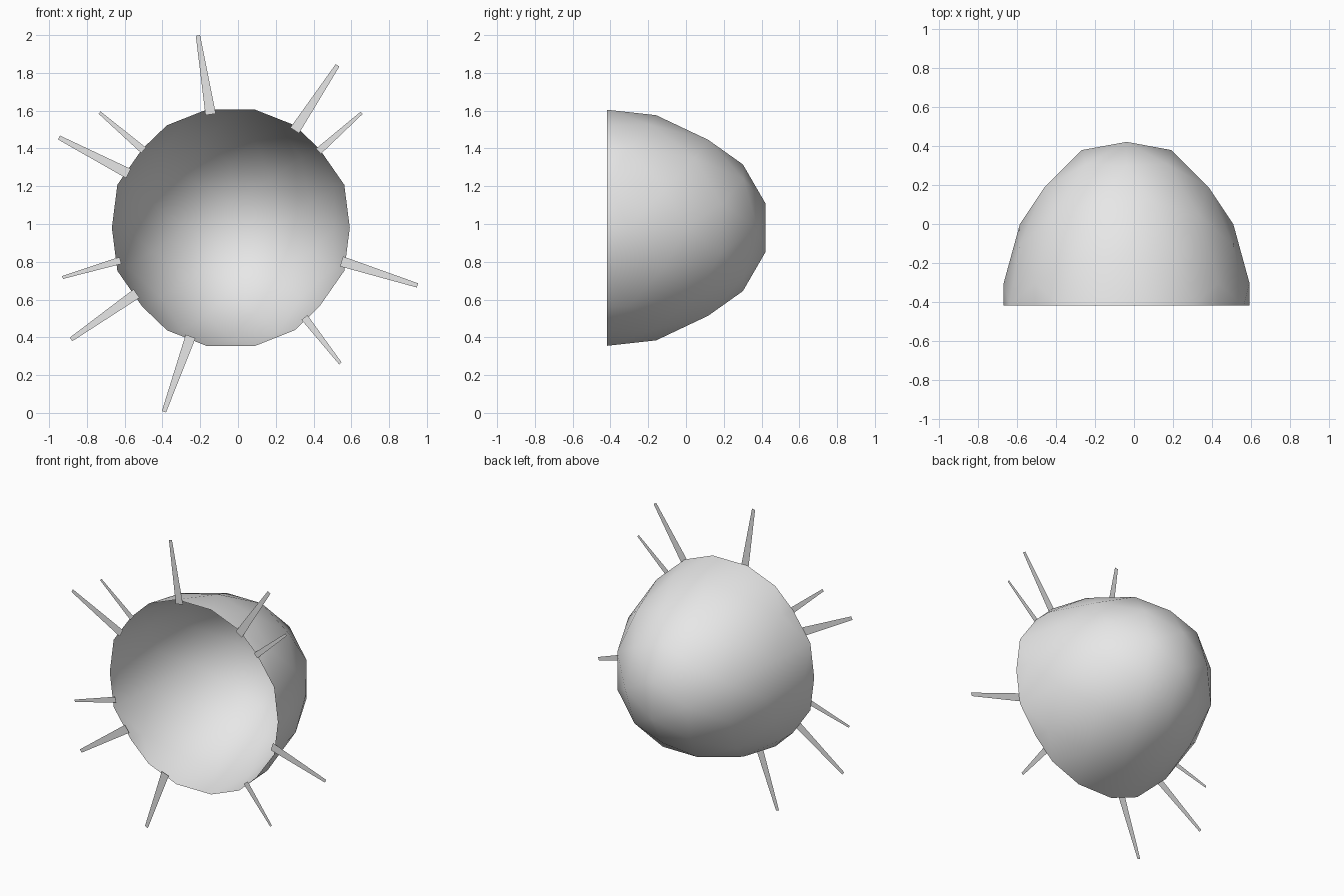
import bpy, bmesh, math
from mathutils import Vector

if "Cube" in bpy.data.objects:
    bpy.data.objects.remove(bpy.data.objects["Cube"])

CX, CZ, RIM_Y = -0.038, 0.98, -0.418

grey = bpy.data.materials.new("light_grey")
grey.diffuse_color = (0.8, 0.8, 0.8, 1)
grey.use_nodes = True
grey.node_tree.nodes["Principled BSDF"].inputs["Base Color"].default_value = grey.diffuse_color


def make_object(name, bm):
    mesh = bpy.data.meshes.new(name)
    bm.to_mesh(mesh)
    bm.free()
    mesh.materials.append(grey)
    ob = bpy.data.objects.new(name, mesh)
    bpy.context.collection.objects.link(ob)
    return ob


# Bowl shell: half of a geodesic sphere, each triangle split in three per side
phi = (1 + math.sqrt(5)) / 2
bm = bmesh.new()
for a in (-1, 1):
    for b in (-phi, phi):
        for co in ((0, b, a), (a, 0, b), (b, a, 0)):
            bm.verts.new(co)
bmesh.ops.convex_hull(bm, input=bm.verts[:])
bmesh.ops.subdivide_edges(bm, edges=bm.edges[:], cuts=2, use_grid_fill=True)
for v in bm.verts:
    v.co.normalize()
bmesh.ops.bisect_plane(bm, geom=bm.verts[:] + bm.edges[:] + bm.faces[:], dist=1e-5,
                       plane_co=(0, 0, 0), plane_no=(0, 1, 0), clear_inner=True)
bmesh.ops.recalc_face_normals(bm, faces=bm.faces[:])

# Stretch it backwards and flatten the rim
for v in bm.verts:
    n = v.co.y
    v.co = Vector((CX + 0.643 * v.co.x, max(RIM_Y, 0.93 * n - 0.49), CZ + 0.638 * v.co.z))
for f in bm.faces:
    f.smooth = True
if sum((f.normal.dot(f.calc_center_median() - Vector((CX, -0.3, CZ))) for f in bm.faces)) < 0:
    bmesh.ops.reverse_faces(bm, faces=bm.faces[:])
make_object("bowl_shell", bm)

# Flat tapered spikes around the rim: base x, base z, tip x, tip z, base width
spikes = [
    (-0.145, 1.58, -0.212, 1.998, 0.055),
    (0.30, 1.495, 0.527, 1.84, 0.055),
    (0.426, 1.385, 0.654, 1.588, 0.038),
    (-0.50, 1.39, -0.733, 1.59, 0.038),
    (-0.58, 1.267, -0.948, 1.458, 0.055),
    (-0.622, 0.807, -0.929, 0.717, 0.038),
    (-0.537, 0.632, -0.884, 0.389, 0.055),
    (-0.251, 0.405, -0.392, 0.006, 0.055),
    (0.352, 0.505, 0.542, 0.262, 0.04),
    (0.548, 0.802, 0.95, 0.675, 0.055),
]
for i, (bx, bz, tx, tz, w) in enumerate(spikes):
    base, tip = Vector((bx, RIM_Y - 0.002, bz)), Vector((tx, RIM_Y - 0.002, tz))
    d = (tip - base).normalized()
    side = Vector((d.z, 0, -d.x)) * w / 2
    bm = bmesh.new()
    bm.faces.new([bm.verts.new(p) for p in
                  (base - side, base + side, tip + side * 0.42, tip - side * 0.42)])
    bm.normal_update()
    if bm.faces[:][0].normal.y > 0:
        bmesh.ops.reverse_faces(bm, faces=bm.faces[:])
    make_object(f"spike_{i + 1}", bm)
